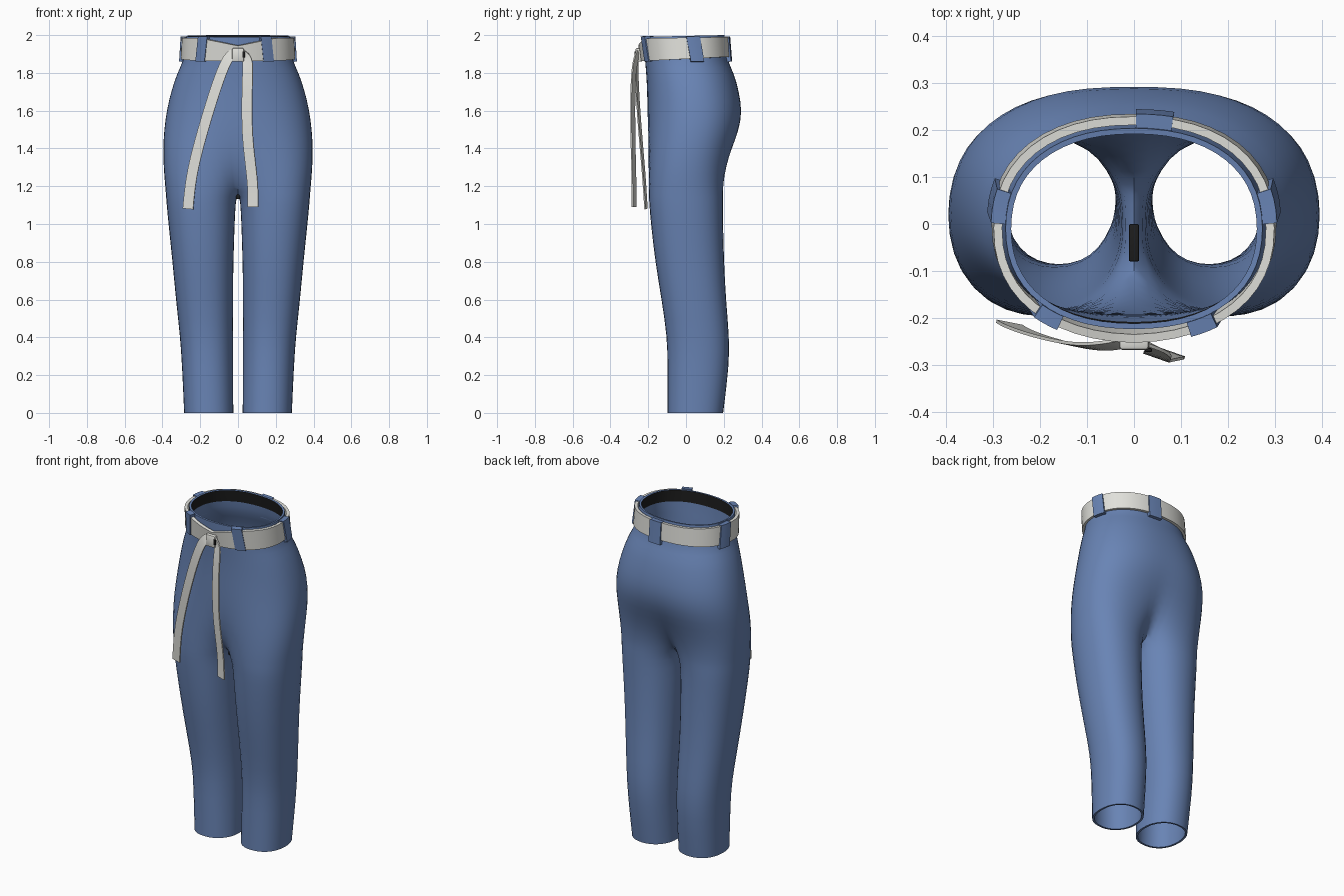
import bpy, bmesh
from math import sin, cos, acos, pi, radians, copysign
from mathutils import Vector

if "Cube" in bpy.data.objects:
    bpy.data.objects.remove(bpy.data.objects["Cube"])


def material(name, rgb):
    mat = bpy.data.materials.new(name)
    mat.use_nodes = True
    mat.diffuse_color = (*rgb, 1)
    bsdf = next(n for n in mat.node_tree.nodes if n.type == "BSDF_PRINCIPLED")
    bsdf.inputs["Base Color"].default_value = (*rgb, 1)
    return mat


denim = material("denim_blue", (0.14, 0.23, 0.46))
cream = material("belt_cream", (0.75, 0.75, 0.71))
dark = material("lining_dark", (0.012, 0.012, 0.012))


def add_object(name, bm, mats):
    mesh = bpy.data.meshes.new(name)
    bm.to_mesh(mesh)
    bm.free()
    for mat in mats:
        mesh.materials.append(mat)
    obj = bpy.data.objects.new(name, mesh)
    bpy.context.collection.objects.link(obj)
    return obj


def finish(obj, angle=40):
    """Bake the modifiers, then smooth everything but the sharp rims."""
    bpy.ops.object.select_all(action="DESELECT")
    obj.select_set(True)
    bpy.context.view_layer.objects.active = obj
    bpy.ops.object.convert(target="MESH")
    bpy.ops.object.shade_smooth_by_angle(angle=radians(angle))


def thicken(obj, thickness, offset=-1):
    mod = obj.modifiers.new("thickness", "SOLIDIFY")
    mod.thickness, mod.offset = thickness, offset
    return mod


# Trouser sections: height, outer x, inner x, front y, back y.
# A negative inner x means both legs are fused at that height.
SECTIONS = [
    (2.00, .275, -.275, -.225, .205),
    (1.93, .283, -.283, -.222, .213),
    (1.86, .292, -.292, -.218, .222),
    (1.80, .324, -.320, -.212, .255),
    (1.70, .357, -.340, -.207, .282),
    (1.60, .380, -.320, -.205, .298),
    (1.50, .394, -.260, -.203, .284),
    (1.40, .399, -.170, -.202, .245),
    (1.30, .397, -.090, -.202, .215),
    (1.22, .391, -.035, -.202, .203),
    (1.17, .387, -.012, -.201, .200),
    (1.12, .383, .012, -.200, .200),
    (1.00, .372, .017, -.190, .200),
    (0.80, .350, .024, -.167, .205),
    (0.60, .332, .026, -.133, .215),
    (0.40, .309, .026, -.103, .233),
    (0.25, .299, .026, -.101, .232),
    (0.00, .288, .024, -.101, .200),
]
CROTCH = 1.17
ARC, INSEAM = 15, 3
SQUARE = 0.89  # below one squares the hips off a little


def bulge(value):
    return copysign(abs(value) ** SQUARE, value)


def tilt(y, z):
    """The waistband sits slightly lower at the front."""
    return z - 0.022 * (0.2 - y) if z > 1.9 else z


def section_ring(z, outer, inner, front, back):
    cx, w = (outer + inner) / 2, (outer - inner) / 2
    cy, h = (front + back) / 2, (back - front) / 2
    fused = inner < 0

    def rim(t):
        return Vector((cx + w * bulge(cos(t)), cy + h * bulge(sin(t)), z))

    end = acos(-(cx / w) ** (1 / SQUARE)) if fused else radians(157)
    points = []
    for i in range(ARC):
        p = rim(end * (2 * i / (ARC - 1) - 1))
        if fused and i in (0, ARC - 1):
            p.x = 0
        p.z = tilt(p.y, z)
        points.append(p)
    if z <= CROTCH:
        for k in range(1, INSEAM + 1):
            f = k / (INSEAM + 1)
            if fused:
                points.append(points[ARC - 1].lerp(points[0], f))
            else:
                points.append(rim(end + (2 * pi - 2 * end) * f))
    return points


# Trousers: one half lofted from waist to hem, then mirrored
bm = bmesh.new()
rows = [[bm.verts.new(p) for p in section_ring(*s)] for s in SECTIONS]
for level, (upper, lower) in enumerate(zip(rows, rows[1:])):
    closed = len(upper) > ARC
    count = len(upper) if closed else ARC - 1
    for i in range(count):
        j = (i + 1) % len(upper)
        face = bm.faces.new((lower[i], lower[j], upper[j], upper[i]))
        face.material_index = 1 if level == 0 else 0
trousers = add_object("trousers", bm, [denim, denim, dark])
mirror = trousers.modifiers.new("mirror", "MIRROR")
mirror.use_clip = True
trousers.modifiers.new("smooth", "SUBSURF").levels = 1
# the waistband's inner side takes the dark lining slot
thicken(trousers, 0.012).material_offset = 1
finish(trousers, 50)


def waist_point(a, z, off):
    """Point around the waist; angle zero is the front, growing towards +x."""
    drop = 2 - z
    rx = .275 + .12 * drop + off
    front, back = -.225 + .05 * drop - off, .205 + .13 * drop + off
    y = (front + back) / 2 - (back - front) / 2 * bulge(cos(a))
    return Vector((rx * bulge(sin(a)), y, z))


def band(name, start, end, steps, low, high, mat, thick, shape):
    """Strip around the waist; low and high are (height, offset) pairs."""
    bm = bmesh.new()
    grid = []
    for i in range(steps + 1):
        a = radians(start + (end - start) * i / steps)
        pair = [waist_point(a, *low), waist_point(a, *high)]
        shape(pair)
        grid.append([bm.verts.new(p) for p in pair])
    for p, q in zip(grid, grid[1:]):
        bm.faces.new((p[0], q[0], q[1], p[1]))
    bmesh.ops.remove_doubles(bm, verts=bm.verts, dist=1e-5)
    obj = add_object(name, bm, [mat])
    thicken(obj, thick)
    finish(obj)


# Belt: lower at the front, dipping to the knot
def pull_to_knot(pair):
    for p, dip, slope in zip(pair, (0, 0.04), (0.05, 0.015)):
        p.z -= slope * (0.22 - p.y)
        if p.y < 0:
            near = max(0, 1 - abs(p.x) / 0.2)
            p.z -= dip * near
            p.y -= 0.006 * near


band("belt", -180, 180, 48, (1.885, .014), (1.99, .022), cream, 0.018, pull_to_knot)

# Belt loops
for name, angle, half, slant in (
        ("front_right", -37, 6, -.006), ("front_left", 28, 6, .006),
        ("side_right", -101, 8, -.006), ("side_left", 101, 8, .006),
        ("back", 173, 6.5, 0)):

    def lean(pair):
        side = Vector((-pair[0].y, pair[0].x, 0)).normalized()
        pair[0] += side * slant
        pair[1] -= side * slant

    band(name + "_belt_loop", angle - half, angle + half, 3,
         (1.86, .021), (1.993, .028), denim, 0.032, lean)


# Hanging ties: flat ribbons along smooth paths, left edge turned forward
def ribbon(name, path, width, twist):
    pts = [Vector(p) for p in path]
    bm = bmesh.new()
    rails = []
    for i, p in enumerate(pts):
        run = pts[min(i + 1, len(pts) - 1)] - pts[max(i - 1, 0)]
        side = Vector((-run.z, 0, run.x)).normalized() * width / 2
        side.y = -twist * width / 2
        rails.append((bm.verts.new(p - side), bm.verts.new(p + side)))
    for p, q in zip(rails, rails[1:]):
        bm.faces.new((p[0], q[0], q[1], p[1]))
    bmesh.ops.recalc_face_normals(bm, faces=bm.faces)
    obj = add_object(name, bm, [cream])
    sub = obj.modifiers.new("smooth", "SUBSURF")
    sub.levels, sub.boundary_smooth = 2, "PRESERVE_CORNERS"
    thicken(obj, 0.007, 0)
    finish(obj)


ribbon("long_tie", [(-.005, -.246, 1.905), (-.045, -.258, 1.90), (-.09, -.262, 1.80),
                    (-.14, -.255, 1.65), (-.20, -.24, 1.45),
                    (-.25, -.222, 1.25), (-.265, -.212, 1.08)], .055, .2)
ribbon("short_tie", [(.02, -.248, 1.895), (.055, -.266, 1.88), (.05, -.282, 1.78),
                     (.045, -.282, 1.50), (.065, -.278, 1.33),
                     (.08, -.275, 1.20), (.08, -.275, 1.09)], .055, .35)


# Boxes: the knot, the shadowed gap beside it and the crotch gusset
def box(name, center, size, mat, rounding):
    bm = bmesh.new()
    bmesh.ops.create_cube(bm, size=1)
    for v in bm.verts:
        v.co = Vector(c + s * k for c, s, k in zip(center, size, v.co))
    obj = add_object(name, bm, [mat])
    bevel = obj.modifiers.new("bevel", "BEVEL")
    bevel.width, bevel.segments = rounding, 2
    finish(obj)


box("belt_knot", (0, -.25, 1.895), (.064, .036, .072), cream, .008)
box("knot_gap", (.031, -.268, 1.897), (.014, .008, .032), dark, .002)
box("crotch_gusset", (0, -.04, 1.16), (.022, .08, .056), dark, .004)
